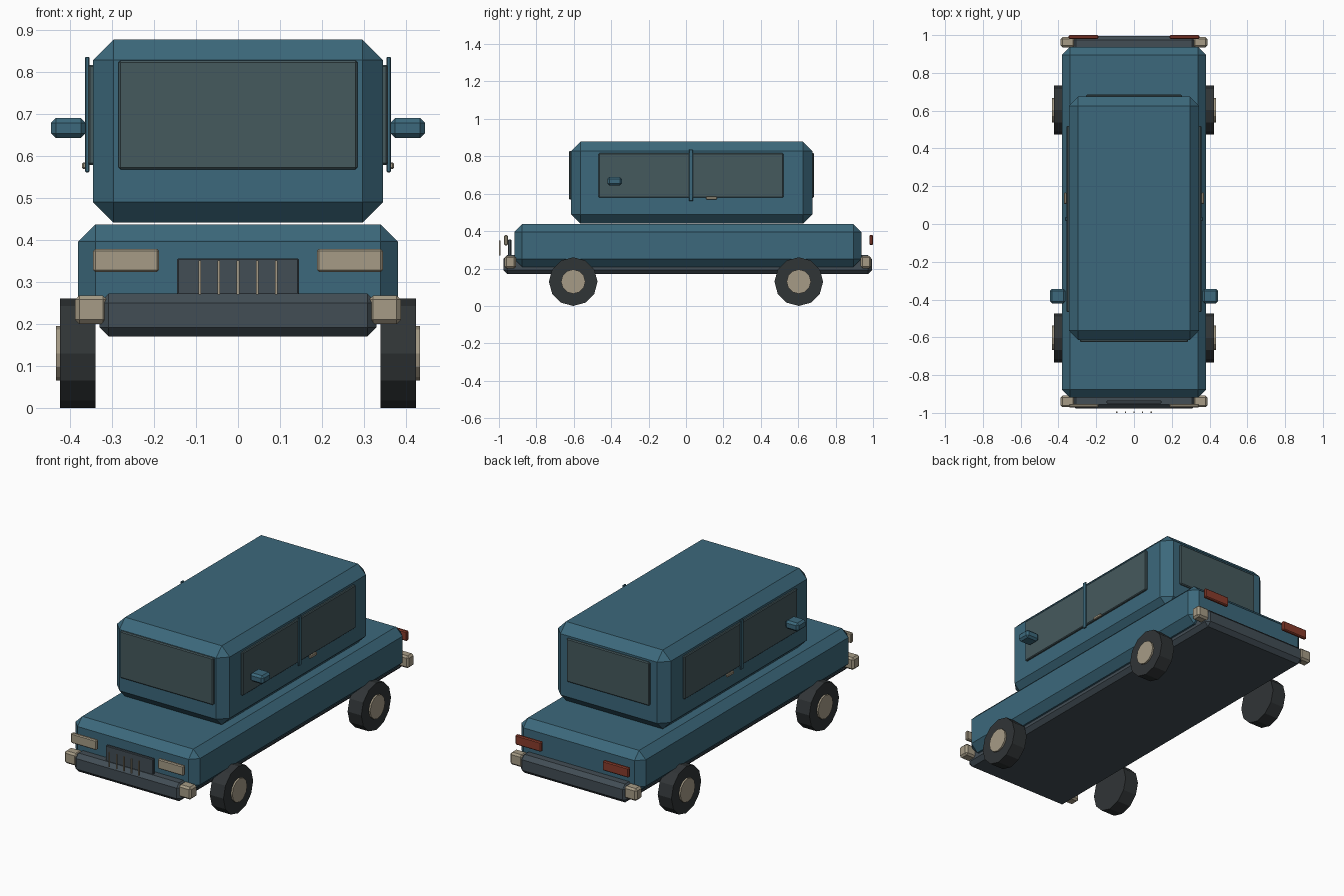
import bpy, math

if "Cube" in bpy.data.objects:
    bpy.data.objects.remove(bpy.data.objects["Cube"])


def material(name, color):
    m = bpy.data.materials.new(name)
    m.diffuse_color = (*color, 1)
    m.use_nodes = True
    m.node_tree.nodes["Principled BSDF"].inputs["Base Color"].default_value = m.diffuse_color
    return m


PAINT = material("paint", (0.045, 0.14, 0.2))
GLASS = material("glass", (0.06, 0.1, 0.11))
TRIM = material("trim", (0.055, 0.075, 0.09))
RUBBER = material("rubber", (0.03, 0.035, 0.037))
CHROME = material("chrome", (0.38, 0.33, 0.24))
RED = material("red", (0.25, 0.045, 0.025))


def box(name, x, y, z, mat, bevel=0.0):
    """Chamfered box from (min, max) ranges along each axis."""
    bpy.ops.mesh.primitive_cube_add(size=1, location=[sum(r) / 2 for r in (x, y, z)])
    ob = bpy.context.object
    ob.name = name
    ob.scale = [abs(r[1] - r[0]) for r in (x, y, z)]
    bpy.ops.object.transform_apply(location=False, rotation=False, scale=True)
    ob.data.materials.append(mat)
    if bevel:
        mod = ob.modifiers.new("chamfer", 'BEVEL')
        mod.width = bevel
        mod.segments = 1
    return ob


def disc(name, x, y, radius, width, mat):
    """Twelve-sided cylinder lying along x at axle height."""
    bpy.ops.mesh.primitive_cylinder_add(vertices=12, radius=radius, depth=width,
                                        location=(x, y, 0.13),
                                        rotation=(0, math.pi / 2, 0))
    ob = bpy.context.object
    ob.name = name
    ob.data.materials.append(mat)


# Main masses
box("chassis", (-0.33, 0.33), (-0.977, 0.995), (0.17, 0.272), TRIM, 0.022)
box("lower_body", (-0.381, 0.381), (-0.918, 0.937), (0.209, 0.437), PAINT, 0.041)
box("cabin", (-0.345, 0.345), (-0.614, 0.675), (0.441, 0.878), PAINT, 0.049)

# Front and rear glass
box("windscreen", (-0.285, 0.285), (-0.626, -0.606), (0.568, 0.828), GLASS, 0.005)
box("rear_window", (-0.254, 0.254), (0.667, 0.685), (0.578, 0.818), GLASS, 0.005)

# Grille
box("grille", (-0.145, 0.145), (-0.951, -0.934), (0.26, 0.356), TRIM, 0.003)
for i in range(5):
    x = (i - 2) * 0.0455
    box("grille_bar", (x - 0.003, x + 0.003), (-1.0, -0.992), (0.27, 0.351), CHROME)

# Parts repeated on both sides
for s, side in ((-1, "left"), (1, "right")):
    def sided(name, x, *rest):
        box(f"{side}_{name}", (s * x[0], s * x[1]), *rest)

    sided("side_window", (0.337, 0.357), (-0.467, 0.52), (0.579, 0.817), GLASS, 0.004)
    sided("door_pillar", (0.354, 0.364), (0.016, 0.037), (0.561, 0.836), PAINT, 0.002)
    sided("door_handle", (0.358, 0.371), (0.107, 0.166), (0.569, 0.585), CHROME, 0.003)
    sided("mirror", (0.363, 0.445), (-0.42, -0.343), (0.643, 0.69), PAINT, 0.011)
    sided("headlight", (0.188, 0.345), (-0.972, -0.952), (0.324, 0.379), CHROME, 0.005)
    sided("tail_light", (0.188, 0.347), (0.98, 1.0), (0.325, 0.379), RED, 0.005)
    sided("front_bumper_end", (0.312, 0.388), (-0.97, -0.909), (0.2, 0.268), CHROME, 0.01)
    sided("rear_bumper_end", (0.312, 0.388), (0.934, 0.99), (0.2, 0.268), CHROME, 0.01)

    # Wheels
    for y, end in ((-0.603, "front"), (0.603, "rear")):
        disc(f"{end}_{side}_tire", s * 0.382, y, 0.13, 0.084, RUBBER)
        disc(f"{end}_{side}_hub", s * 0.388, y, 0.065, 0.09, CHROME)
